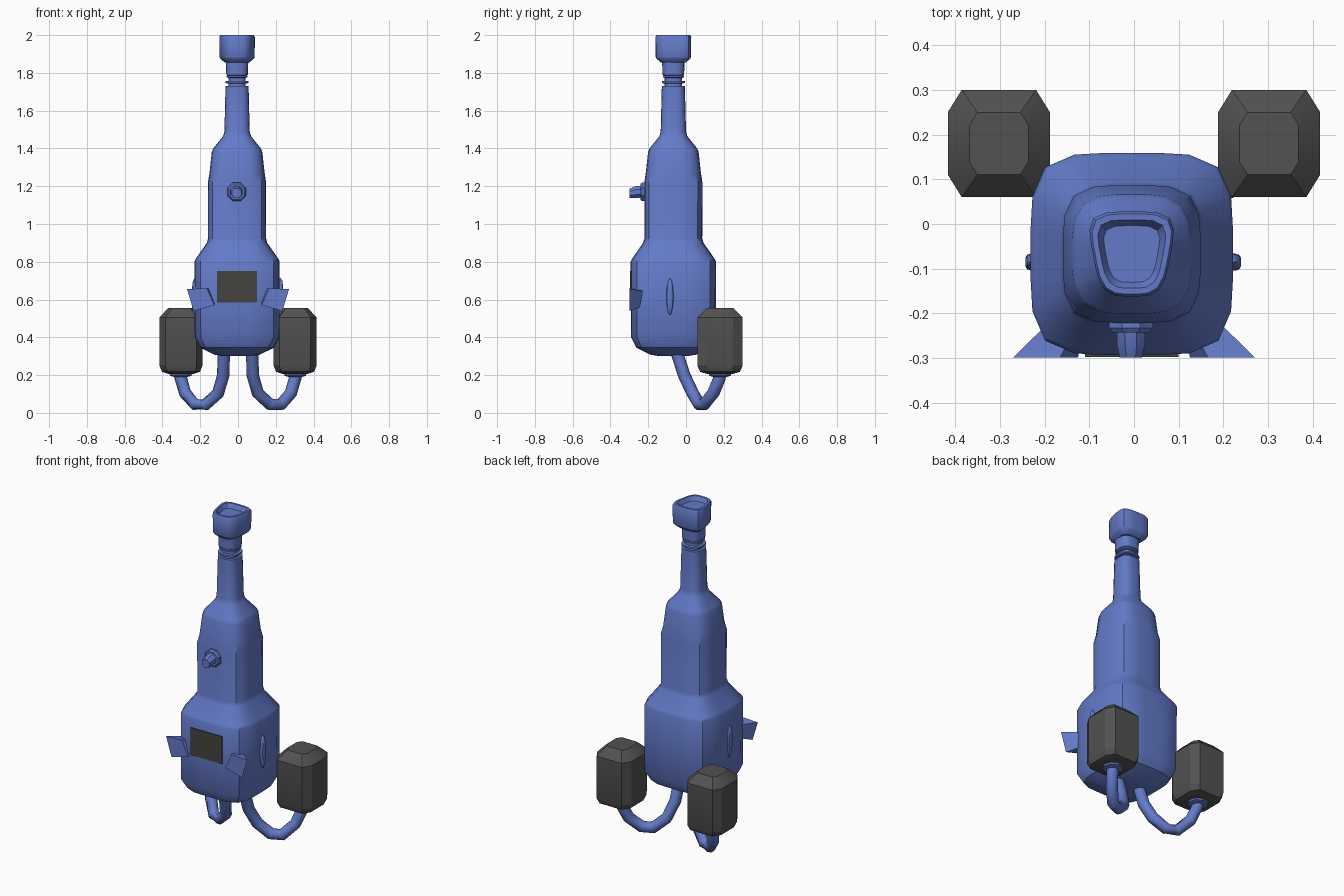
import bpy, bmesh, math
from mathutils import Vector

if "Cube" in bpy.data.objects:
    bpy.data.objects.remove(bpy.data.objects["Cube"])


def material(name, rgb):
    m = bpy.data.materials.new(name)
    m.diffuse_color = (*rgb, 1)
    m.use_nodes = True
    m.node_tree.nodes["Principled BSDF"].inputs["Base Color"].default_value = m.diffuse_color
    return m


BLUE = material("blue_paint", (0.125, 0.195, 0.58))
GREY = material("dark_grey", (0.085, 0.085, 0.085))
PANEL = material("panel_grey", (0.06, 0.056, 0.05))


def loft(name, rings, mat, angle=35):
    """Skin a list of equal-length point rings and cap both ends."""
    bm = bmesh.new()
    vs = [[bm.verts.new(p) for p in r] for r in rings]
    n = len(rings[0])
    for a, b in zip(vs, vs[1:]):
        for i in range(n):
            j = (i + 1) % n
            bm.faces.new((a[i], a[j], b[j], b[i]))
    bm.faces.new(vs[0][::-1])
    bm.faces.new(vs[-1])
    bmesh.ops.recalc_face_normals(bm, faces=bm.faces[:])
    me = bpy.data.meshes.new(name)
    bm.to_mesh(me)
    bm.free()
    me.materials.append(mat)
    ob = bpy.data.objects.new(name, me)
    bpy.context.collection.objects.link(ob)
    bpy.ops.object.select_all(action='DESELECT')
    ob.select_set(True)
    bpy.context.view_layer.objects.active = ob
    bpy.ops.object.shade_smooth_by_angle(angle=math.radians(angle))
    return ob


def soft_square(z, r, n, cx=-0.005, cy=-0.067, taper=0.0, ry=None, seg=24):
    """Horizontal superellipse ring; taper narrows it toward the front."""
    ry = ry or r
    out = []
    for i in range(seg):
        a = 2 * math.pi * i / seg
        c, s = math.cos(a), math.sin(a)
        k = (abs(c) ** n + abs(s) ** n) ** (-1 / n)
        out.append((cx + r * c * k * (1 + taper * s * k), cy + ry * s * k, z))
    return out


def circle(center, direction, r, seg=8):
    """Ring of points perpendicular to a direction."""
    d = Vector(direction).normalized()
    u = d.cross(Vector((0.3, -1, 0)) if abs(d.y) < 0.9 else Vector((1, 0, 0))).normalized()
    v = d.cross(u)
    return [Vector(center) + r * (math.cos(t) * u + math.sin(t) * v)
            for t in [(i + 0.5) * 2 * math.pi / seg for i in range(seg)]]


# Main body: (height, half width, squareness)
body = [(0.30, 0.07, 4), (0.308, 0.12, 4), (0.345, 0.195, 4.5), (0.40, 0.224, 4.5),
        (0.80, 0.226, 4.5), (0.815, 0.219, 4.5), (0.90, 0.16, 4), (0.925, 0.153, 4),
        (1.22, 0.154, 4), (1.27, 0.146, 3.5), (1.38, 0.134, 3.5), (1.40, 0.126, 3.5),
        (1.465, 0.074, 3), (1.49, 0.067, 3), (1.73, 0.061, 3)]
loft("body", [soft_square(*p) for p in body], BLUE)

# Narrow throat with a ring and a collar below the head
throat = [(1.72, 0.046), (1.744, 0.046), (1.746, 0.061), (1.756, 0.061), (1.758, 0.046),
          (1.774, 0.046), (1.776, 0.056), (1.784, 0.056), (1.786, 0.05), (1.79, 0.057),
          (1.87, 0.06)]
loft("throat", [soft_square(z, r, 3) for z, r in throat], BLUE)

# Flared head, narrower at the front, with a recessed top
head = [(1.855, 0.06), (1.875, 0.082), (1.885, 0.086), (1.99, 0.087), (2.0, 0.082),
        (2.0, 0.07), (1.975, 0.058)]
loft("head", [soft_square(z, r, 4, taper=0.2, ry=r * 1.09) for z, r in head], BLUE)

# Front panel
x0, x1, z0, z1 = -0.11, 0.10, 0.585, 0.75
loft("front_panel", [[(x0, y, z0), (x1, y, z0), (x1, y, z1), (x0, y, z1)]
                     for y in (-0.25, -0.297)], PANEL)

# Front nozzle: flange and stub
d = (0, -1, 0)
loft("nozzle_flange", [circle((-0.007, y, 1.17), d, r)
                       for y, r in [(-0.2, 0.053), (-0.232, 0.053), (-0.242, 0.045)]], BLUE)
loft("nozzle_stub", [circle((-0.007, y, z), d, r)
                     for y, z, r in [(-0.23, 1.172, 0.034), (-0.27, 1.168, 0.034),
                                     (-0.298, 1.162, 0.027)]], BLUE)

for side, s in (("left", -1), ("right", 1)):
    # Tank: chamfered octagonal prism
    def octagon(z, k):
        a, b, c, e = 0.114, 0.12, 0.083, 0.07
        pts = [(a, e), (c, b), (-c, b), (-a, e), (-a, -e), (-c, -b), (c, -b), (a, -e)]
        return [(s * 0.302 + x * k, 0.18 + y * k, z) for x, y in pts]

    tank = [(0.207, 0.6), (0.218, 0.88), (0.25, 1), (0.505, 1), (0.545, 0.68), (0.556, 0.58)]
    loft(side + "_tank", [octagon(*t) for t in tank], GREY, 25)

    # Bent pipe from the body underside to the tank
    path = [(0.075, -0.055, 0.34), (0.078, -0.01, 0.2), (0.105, 0.035, 0.105),
            (0.17, 0.07, 0.045), (0.228, 0.095, 0.045), (0.28, 0.145, 0.105),
            (0.303, 0.178, 0.185), (0.303, 0.18, 0.22)]
    path = [Vector((s * x, y, z)) for x, y, z in path]
    rings = []
    for i, p in enumerate(path):
        t = path[min(i + 1, len(path) - 1)] - path[max(i - 1, 0)]
        rings.append(circle(p, t, 0.033))
    loft(side + "_pipe", rings, BLUE, 50)
    loft(side + "_pipe_collar", [circle((s * 0.303, 0.18, z), (0, 0, 1), r)
                                 for z, r in [(0.19, 0.035), (0.197, 0.058), (0.22, 0.06)]], BLUE)

    # Flaring front lamp, cut flat at the front
    front = [(0.27, 0.655), (0.165, 0.66), (0.125, 0.57), (0.235, 0.54)]
    inner = [(0.18, 0.645), (0.12, 0.645), (0.11, 0.585), (0.165, 0.57)]
    loft(side + "_lamp", [[(s * x, y, z) for x, z in ring]
                          for ring, y in ((inner, -0.21), (front, -0.298))], BLUE)

    # Tall oval bump on the flank
    bump = []
    for x, k in [(0.2, 1), (0.229, 1), (0.237, 0.85), (0.241, 0.5)]:
        bump.append([(s * x - 0.002, -0.085 + 0.019 * k * math.cos(t),
                      0.615 + 0.098 * k * math.sin(t))
                     for t in [i * math.pi / 6 for i in range(12)]])
    loft(side + "_flank_bump", bump, BLUE)
